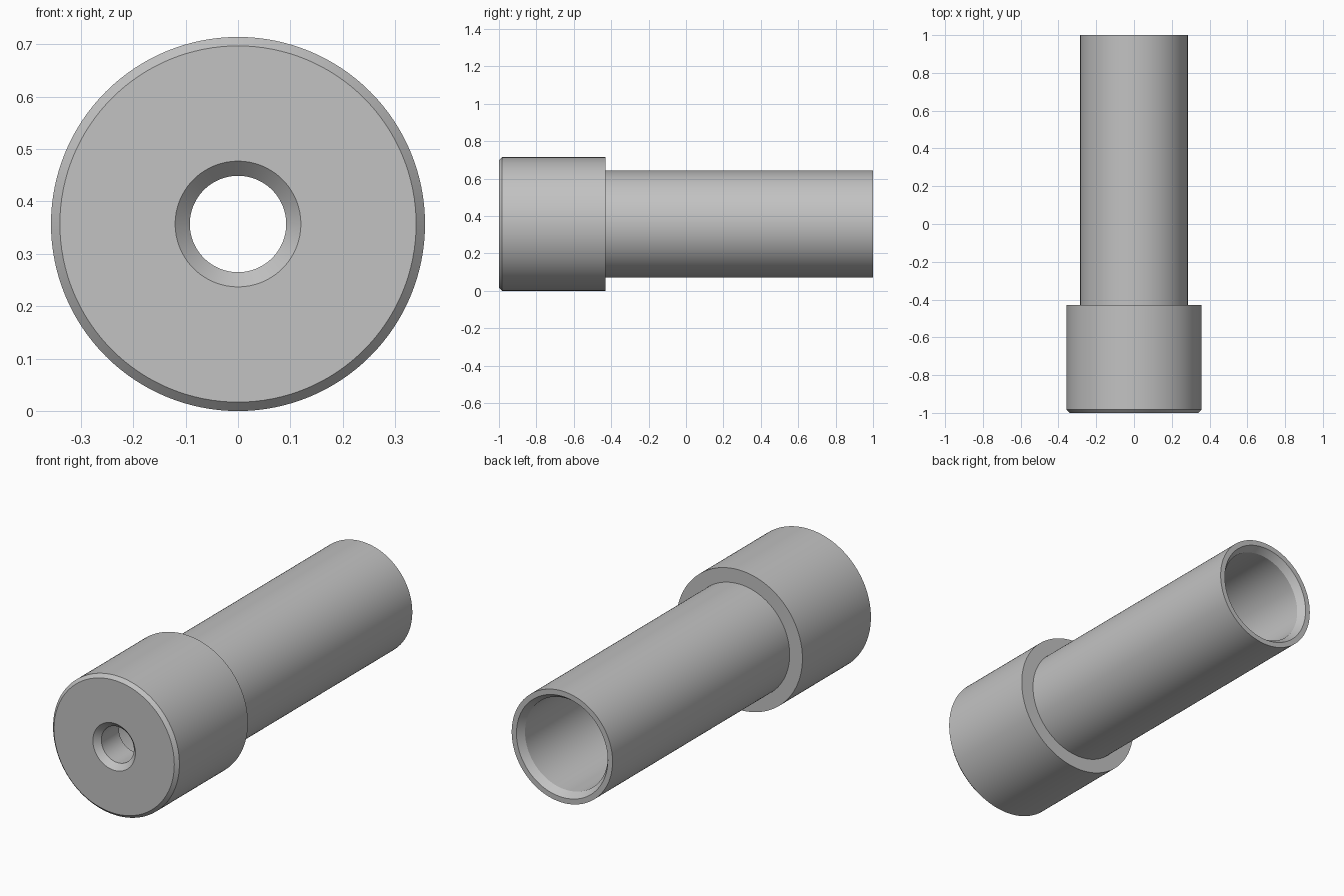
import bpy
import bmesh
from math import radians
from mathutils import Matrix, Vector

cube = bpy.data.objects.get("Cube")
if cube:
    bpy.data.objects.remove(cube, do_unlink=True)

RADIUS = 0.357   # collar radius, also the height of the axis
SEGMENTS = 128

grey = bpy.data.materials.new("plain_grey")
grey.use_nodes = True
colour = (0.54, 0.54, 0.54, 1)
grey.diffuse_color = colour
grey.node_tree.nodes["Principled BSDF"].inputs["Base Color"].default_value = colour

# Closed wall section as (radius, y), from the front hole around the outside
section = [
    (0.092, -0.972), (0.12, -1.0),                        # countersink
    (RADIUS - 0.017, -1.0), (RADIUS, -0.983),             # collar chamfer
    (RADIUS, -0.43), (0.285, -0.43),                      # shoulder
    (0.285, 1.0), (0.258, 1.0),                           # rear rim
    (0.234, 0.965), (0.234, -0.83), (0.092, -0.83),       # main bore
]


def revolve(name, points):
    """Turn a closed section around the y axis."""
    bm = bmesh.new()
    verts = [bm.verts.new((r, y, 0)) for r, y in points]
    edges = [bm.edges.new((a, b)) for a, b in zip(verts, verts[1:] + verts[:1])]
    bmesh.ops.spin(bm, geom=verts + edges, cent=(0, 0, 0), axis=(0, 1, 0),
                   angle=radians(360), steps=SEGMENTS)
    bmesh.ops.remove_doubles(bm, verts=bm.verts, dist=0.0005)
    bmesh.ops.recalc_face_normals(bm, faces=bm.faces)
    bmesh.ops.transform(bm, verts=bm.verts,
                        matrix=Matrix.Translation(Vector((0, 0, RADIUS))))
    mesh = bpy.data.meshes.new(name)
    bm.to_mesh(mesh)
    bm.free()
    mesh.materials.append(grey)
    obj = bpy.data.objects.new(name, mesh)
    bpy.context.collection.objects.link(obj)
    return obj


sleeve = revolve("collared_sleeve", section)
bpy.ops.object.select_all(action="DESELECT")
sleeve.select_set(True)
bpy.context.view_layer.objects.active = sleeve
bpy.ops.object.shade_smooth_by_angle(angle=radians(25))
